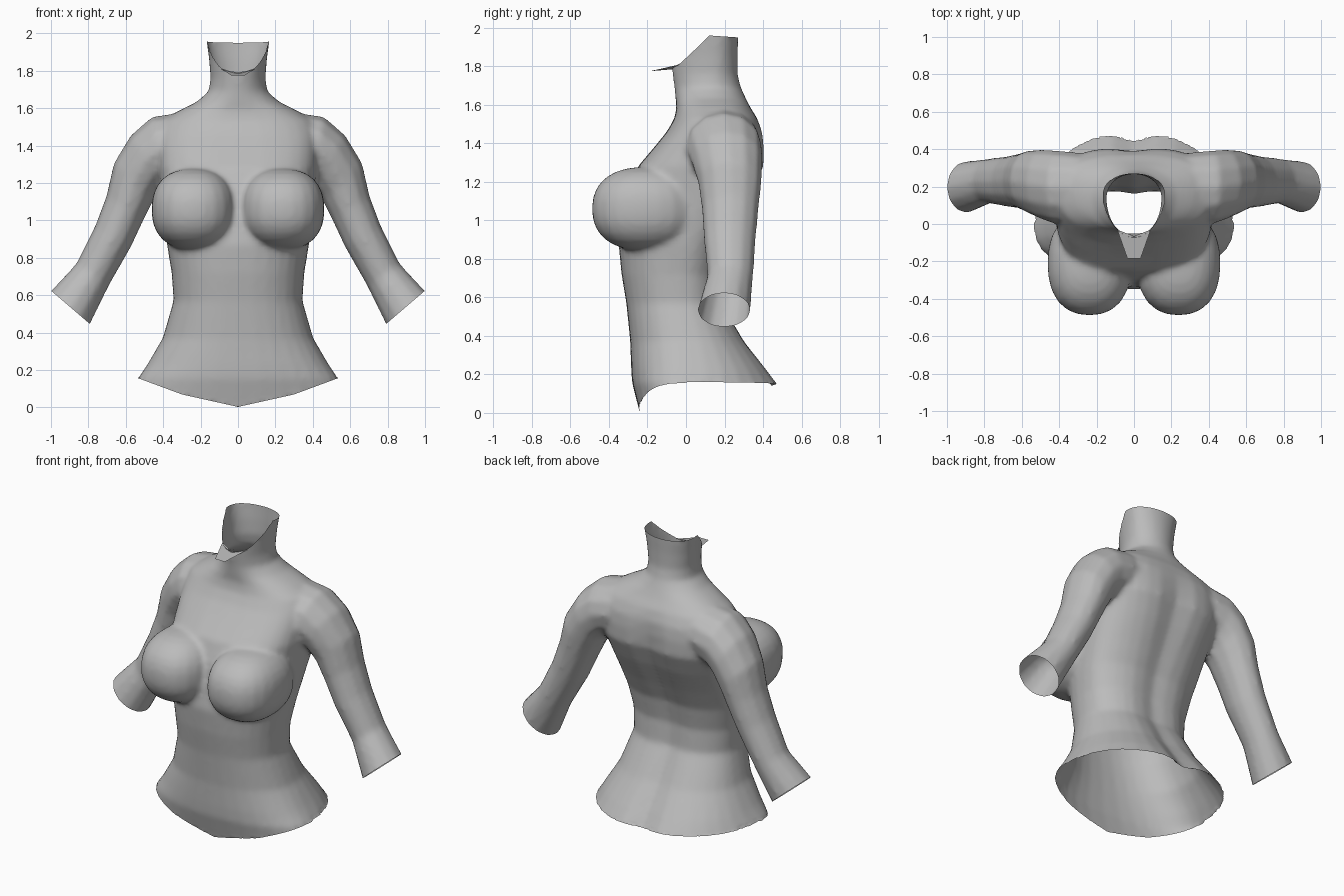
import bpy, bmesh, math
from mathutils import Vector

if "Cube" in bpy.data.objects:
    bpy.data.objects.remove(bpy.data.objects["Cube"])

clay = bpy.data.materials.new("grey_clay")
clay.diffuse_color = (0.5, 0.5, 0.5, 1)
clay.use_nodes = True
clay.node_tree.nodes["Principled BSDF"].inputs["Base Color"].default_value = clay.diffuse_color


def add_object(name, bm):
    for f in bm.faces:
        f.smooth = True
    me = bpy.data.meshes.new(name)
    bm.to_mesh(me)
    bm.free()
    me.materials.append(clay)
    ob = bpy.data.objects.new(name, me)
    bpy.context.collection.objects.link(ob)
    return ob


def loft(bm, rings):
    """Skin closed rings into a capped solid."""
    loops = [[bm.verts.new(p) for p in ring] for ring in rings]
    n = len(loops[0])
    for a, b in zip(loops, loops[1:]):
        for i in range(n):
            j = (i + 1) % n
            bm.faces.new((a[i], a[j], b[j], b[i]))
    bm.faces.new(loops[0])
    bm.faces.new(loops[-1])


def lerp_table(v, table):
    for (v0, z0), (v1, z1) in zip(table, table[1:]):
        if v <= v1:
            return z0 + max(0, (v - v0) / (v1 - v0)) * (z1 - z0)
    return table[-1][1]


def body_ring(z, hw, yc, yf, yb, groove, power):
    """Rounded section with separate front and back depth and a spine groove."""
    pts = []
    for i in range(32):
        a = 2 * math.pi * i / 32
        s, c = math.sin(a), math.cos(a)
        x = hw * math.copysign(abs(s) ** (2 / power), s)
        k = abs(c) ** (2 / power)
        y = yc + ((yf if c > 0 else yb) - yc) * k
        if c < 0:
            y -= groove * math.exp(-(x / 0.09) ** 2)
        pts.append((x, y, z))
    return pts


# Torso and neck: z, half width, centre y, front y, back y, groove, squareness
sections = [
    (-0.10, 0.620, -0.02, -0.22, 0.66, 0.06, 2.1),
    (0.00, 0.590, -0.02, -0.24, 0.60, 0.06, 2.1),
    (0.155, 0.535, -0.02, -0.28, 0.49, 0.06, 2.2),
    (0.23, 0.485, 0.00, -0.285, 0.43, 0.05, 2.3),
    (0.37, 0.403, 0.00, -0.29, 0.32, 0.04, 2.3),
    (0.57, 0.345, -0.03, -0.31, 0.20, 0.03, 2.3),
    (0.72, 0.355, -0.03, -0.335, 0.19, 0.03, 2.3),
    (0.87, 0.380, 0.00, -0.35, 0.22, 0.03, 2.3),
    (1.00, 0.395, 0.04, -0.33, 0.28, 0.03, 2.4),
    (1.15, 0.410, 0.08, -0.30, 0.355, 0.03, 2.6),
    (1.28, 0.425, 0.12, -0.25, 0.41, 0.03, 2.8),
    (1.38, 0.430, 0.15, -0.165, 0.41, 0.02, 2.8),
    (1.46, 0.430, 0.17, -0.10, 0.40, 0.01, 2.7),
    (1.53, 0.410, 0.18, -0.06, 0.37, 0, 2.5),
    (1.585, 0.320, 0.17, -0.05, 0.335, 0, 2.3),
    (1.635, 0.220, 0.15, -0.055, 0.31, 0, 2.1),
    (1.69, 0.157, 0.13, -0.06, 0.285, 0, 2.0),
    (1.76, 0.147, 0.14, -0.07, 0.268, 0, 2.0),
    (1.86, 0.155, 0.15, -0.08, 0.268, 0, 2.0),
    (1.96, 0.168, 0.16, -0.09, 0.272, 0, 2.1),
    (2.08, 0.180, 0.16, -0.09, 0.275, 0, 2.1),
]
bm = bmesh.new()
loft(bm, [body_ring(*s) for s in sections])

# Arms: outer (x, z), inner (x, z), front y, back y
arm = [
    ((0.20, 1.57), (0.20, 1.27), 0.03, 0.37),
    ((0.33, 1.575), (0.31, 1.24), 0.01, 0.385),
    ((0.46, 1.555), (0.38, 1.21), 0.00, 0.395),
    ((0.575, 1.455), (0.41, 1.18), 0.025, 0.40),
    ((0.665, 1.305), (0.45, 1.11), 0.06, 0.395),
    ((0.705, 1.13), (0.50, 1.01), 0.08, 0.38),
    ((0.765, 0.97), (0.57, 0.86), 0.09, 0.365),
    ((0.865, 0.77), (0.69, 0.65), 0.11, 0.35),
    ((1.00, 0.625), (0.79, 0.445), 0.06, 0.335),
    ((1.09, 0.525), (0.86, 0.315), 0.03, 0.335),
]
for side in (1, -1):
    rings = []
    for (xo, zo), (xi, zi), yf, yb in arm:
        mid = Vector(((xo + xi) / 2, (yf + yb) / 2, (zo + zi) / 2))
        u = Vector(((xo - xi) / 2, 0, (zo - zi) / 2))
        v = Vector((0, (yb - yf) / 2, 0))
        ring = []
        for i in range(12):
            a = 2 * math.pi * i / 12
            p = mid + u * math.cos(a) + v * math.sin(a)
            ring.append((side * p.x, p.y, p.z))
        rings.append(ring)
    loft(bm, rings)

    # Chest form: slightly squared ellipsoid
    ball = bmesh.ops.create_uvsphere(bm, u_segments=24, v_segments=16, radius=1)
    for w in ball["verts"]:
        c = w.co / sum(abs(t) ** 2.35 for t in w.co) ** (1 / 2.35)
        w.co = (side * (0.238 + 0.224 * c.x),
                -0.21 + 0.278 * c.y, 1.06 + 0.217 * c.z)
bmesh.ops.recalc_face_normals(bm, faces=bm.faces)
rough = add_object("body_rough", bm)

# Fuse the solids into one skin and soften the joins
mod = rough.modifiers.new("fuse", 'REMESH')
mod.mode = 'VOXEL'
mod.voxel_size = 0.016
mod = rough.modifiers.new("soften", 'SMOOTH')
mod.factor = 0.5
mod.iterations = 7
fused = bpy.data.meshes.new_from_object(
    rough.evaluated_get(bpy.context.evaluated_depsgraph_get()))
bpy.data.objects.remove(rough)
bm = bmesh.new()
bm.from_mesh(fused)

# Open the sleeve ends
for side in (1, -1):
    vs = [v for v in bm.verts if side * v.co.x > 0.7]
    es = list({e for v in vs for e in v.link_edges})
    fs = list({f for v in vs for f in v.link_faces})
    bmesh.ops.bisect_plane(bm, geom=vs + es + fs, dist=1e-5,
                           plane_co=(side * 0.895, 0.2, 0.535),
                           plane_no=(side * 0.18, 0, -0.21), clear_outer=True)

# Open the hem and the collar along their shaped edges
front_hem = [(0, 0.003), (0.3, 0.07), (0.53, 0.155)]
back_hem = [(0, 0.14), (0.12, 0.15), (0.53, 0.16)]
collar = [(-0.09, 1.785), (-0.03, 1.815), (0.05, 1.89), (0.12, 1.96), (0.27, 1.95)]


def hem_z(p):
    return lerp_table(abs(p.x), front_hem if p.y < 0 else back_hem)


def collar_z(p):
    return lerp_table(p.y, collar)


cut = []
for f in bm.faces:
    p = f.calc_center_median()
    if (abs(p.x) < 0.68 and p.z < hem_z(p)) or (p.z > 1.7 and p.z > collar_z(p)):
        cut.append(f)
bmesh.ops.delete(bm, geom=cut, context='FACES')
for v in bm.verts:
    if v.is_boundary:
        if v.co.z > 1.7:
            v.co.z = collar_z(v.co)
        elif v.co.z < 0.3 and abs(v.co.x) < 0.68:
            v.co.z = hem_z(v.co)
add_object("body", bm)

# Small lip under the chin
bm = bmesh.new()
bm.faces.new([bm.verts.new(p) for p in (
    (-0.09, -0.03, 1.81), (-0.035, -0.185, 1.775), (0.035, -0.185, 1.775),
    (0.09, -0.03, 1.81), (0, -0.065, 1.785))])
bmesh.ops.recalc_face_normals(bm, faces=bm.faces)
add_object("chin_lip", bm)
